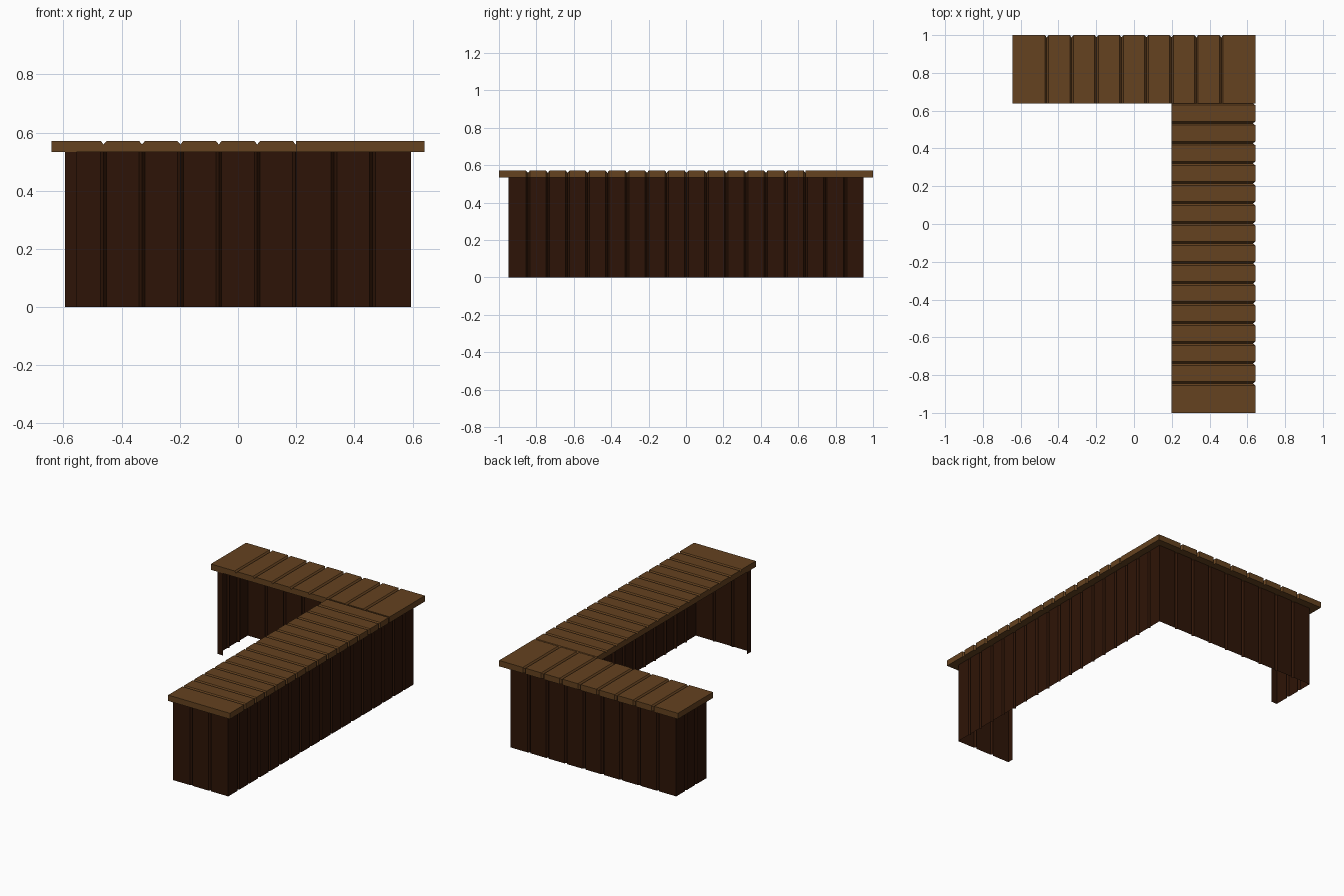
import bpy, bmesh

if "Cube" in bpy.data.objects:
    bpy.data.objects.remove(bpy.data.objects["Cube"])

def material(name, rgb):
    m = bpy.data.materials.new(name)
    m.diffuse_color = (*rgb, 1)
    m.use_nodes = True
    m.node_tree.nodes["Principled BSDF"].inputs["Base Color"].default_value = m.diffuse_color
    return m

TOP_WOOD = material("oiled_wood", (0.128, 0.054, 0.014))
WALL_WOOD = material("dark_wood", (0.027, 0.007, 0.002))

W, D = 0.010, 0.012              # groove half width and depth
Z0, Z1 = 0.533, 0.571            # underside and top of the counter
WX, WY, LIP = 0.595, 0.95, 0.04  # wall faces and the returned lip at open ends

CUTS_Y = [-0.845 + 0.106 * i for i in range(17)]
CUTS_X = [-0.462 + 0.132 * i for i in range(8)]

def stations(start, end, cuts):
    """Positions along a board, each with 1 at a groove bottom and 0 elsewhere."""
    st = {round(start, 4): 0, round(end, 4): 0}
    for c in cuts:
        if start + W < c <= end + 0.001:
            c = min(c, end)
            st[round(c - W, 4)] = 0
            st[round(c, 4)] = 1
            if c + W < end:
                st[round(c + W, 4)] = 0
    return sorted(st.items())

def finish(name, bm, mat):
    me = bpy.data.meshes.new(name)
    bm.to_mesh(me)
    bm.free()
    me.materials.append(mat)
    bpy.context.collection.objects.link(bpy.data.objects.new(name, me))

def swap(axis, p, q, z):
    return (p, q, z) if axis == 'x' else (q, p, z)

def counter(name, axis, start, end, cuts, inner, outer):
    """Board whose section is pinched on top and outer edge at each groove."""
    bm = bmesh.new()
    rings = []
    for p, g in stations(start, end, cuts):
        b, h = outer - D * g, Z1 - D * g
        rings.append([bm.verts.new(swap(axis, p, q, z))
                      for q, z in [(inner, Z0), (b, Z0), (b, h), (inner, h)]])
    for r, n in zip(rings, rings[1:]):
        for i in range(4):
            j = (i + 1) % 4
            bm.faces.new((r[i], r[j], n[j], n[i]))
    bm.faces.new(rings[0])
    bm.faces.new(rings[-1])
    bmesh.ops.recalc_face_normals(bm, faces=bm.faces)
    finish(name, bm, TOP_WOOD)

def wall(name, axis, start, end, cuts, face, lip_at=None):
    """Thin grooved sheet, optionally with a lip turned inward at an open end."""
    s = 1 if face > 0 else -1
    line = [(p, face - s * D * g) for p, g in stations(start, end, cuts)]
    if lip_at == 'start':
        line.insert(0, (start, face - s * LIP))
    bm = bmesh.new()
    cols = [[bm.verts.new(swap(axis, p, q, z)) for z in (0, Z0)] for p, q in line]
    for a, b in zip(cols, cols[1:]):
        bm.faces.new((a[0], b[0], b[1], a[1]))
    # turn the sheet to face outward
    bm.normal_update()
    bm.faces.ensure_lookup_table()
    n = bm.faces[-1].normal
    if (n.y if axis == 'x' else n.x) * s < 0:
        bmesh.ops.reverse_faces(bm, faces=bm.faces)
    finish(name, bm, WALL_WOOD)

# Counter tops: grooves run over the top and down the outer edge
counter("long_counter_top", 'y', -1.0, 0.639, CUTS_Y[:14] + [0.639], 0.199, 0.642)
counter("back_counter_top", 'x', -0.642, 0.642, CUTS_X, 0.639, 1.0)

# Plank walls
wall("right_wall", 'y', -WY, WY, CUTS_Y, WX)
wall("back_wall", 'x', -WX, WX, CUTS_X, WY)
wall("front_end_wall", 'x', 0.199, WX, CUTS_X[6:], -WY, 'start')
wall("left_end_wall", 'y', 0.639, WY, CUTS_Y[15:], -WX, 'start')
